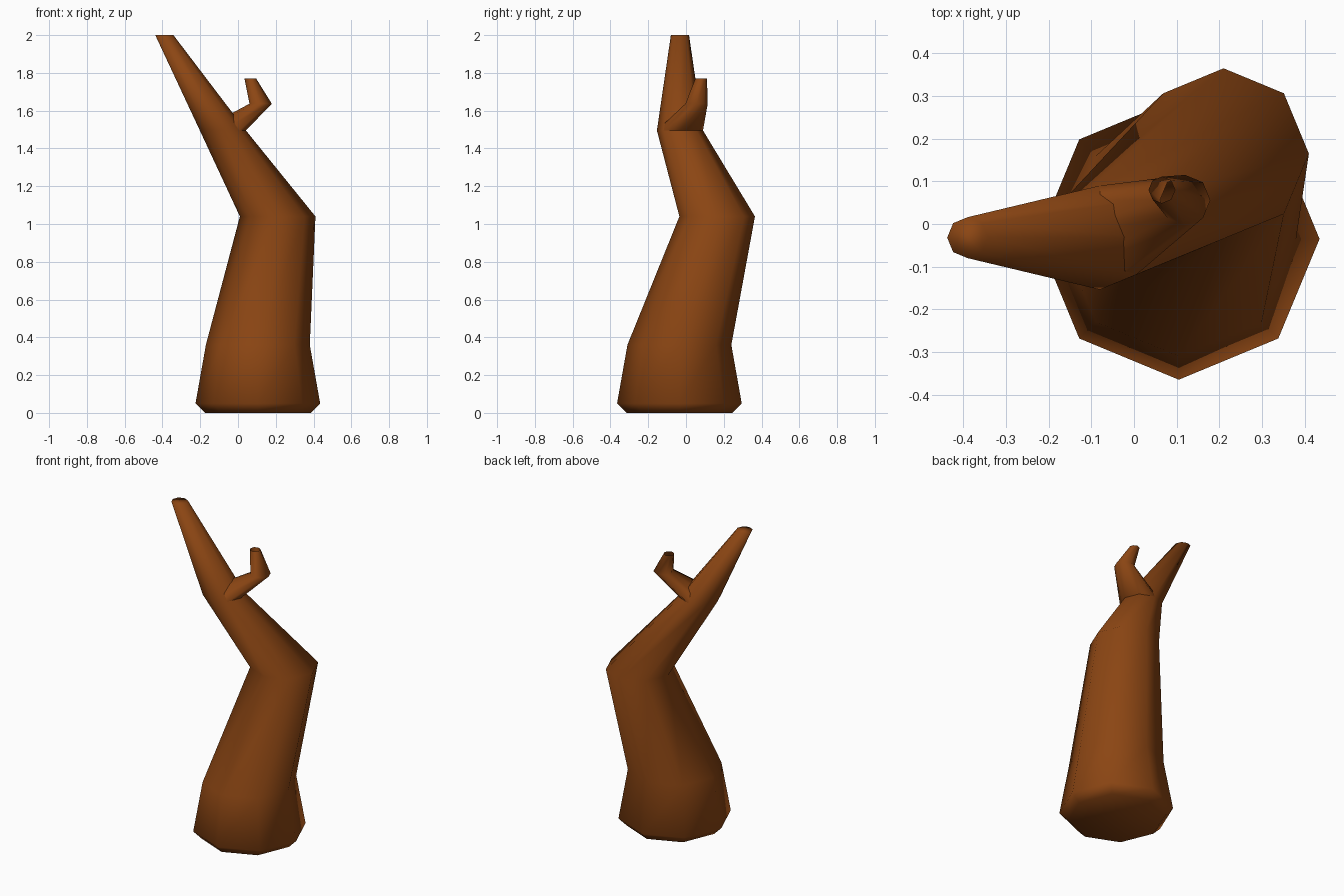
import bpy
import bmesh
import math

if "Cube" in bpy.data.objects:
    bpy.data.objects.remove(bpy.data.objects["Cube"])

bark = bpy.data.materials.new("brown_bark")
bark.diffuse_color = (0.258, 0.06, 0.0065, 1)
bark.use_nodes = True
bark.node_tree.nodes["Principled BSDF"].inputs["Base Color"].default_value = bark.diffuse_color

SIDES = 8


def limb(name, rings, cap_start, cap_end):
    """Smooth tapered limb through level rings given as (x, y, z, radius)."""
    bm = bmesh.new()
    loops = []
    for x, y, z, r in rings:
        angles = [2 * math.pi * i / SIDES for i in range(SIDES)]
        loops.append([bm.verts.new((x + r * math.cos(a), y + r * math.sin(a), z))
                      for a in angles])
    for low, high in zip(loops, loops[1:]):
        for i in range(SIDES):
            j = (i + 1) % SIDES
            bm.faces.new((low[i], low[j], high[j], high[i]))
    if cap_start:
        bm.faces.new(loops[0][::-1])
    if cap_end:
        bm.faces.new(loops[-1])
    for face in bm.faces:
        face.smooth = True
    mesh = bpy.data.meshes.new(name)
    bm.to_mesh(mesh)
    bm.free()
    mesh.materials.append(bark)
    obj = bpy.data.objects.new(name, mesh)
    bpy.context.collection.objects.link(obj)
    return obj


# Ring where the side branch leaves the trunk
fork = (-0.08, -0.032, 1.495, 0.122)

# Crooked trunk, from the bevelled foot to the blunt tip
limb("trunk", [
    (0.105, -0.035, 0.0, 0.28),
    (0.105, -0.035, 0.05, 0.33),
    (0.105, -0.035, 0.36, 0.275),
    (0.21, 0.165, 1.04, 0.2),
    fork,
    (-0.39, -0.032, 2.0, 0.048),
], True, True)

# Bent side branch with an open, hollow end
limb("side_branch", [
    fork,
    (0.12, 0.056, 1.637, 0.059),
    (0.065, 0.08, 1.77, 0.031),
], False, False)
